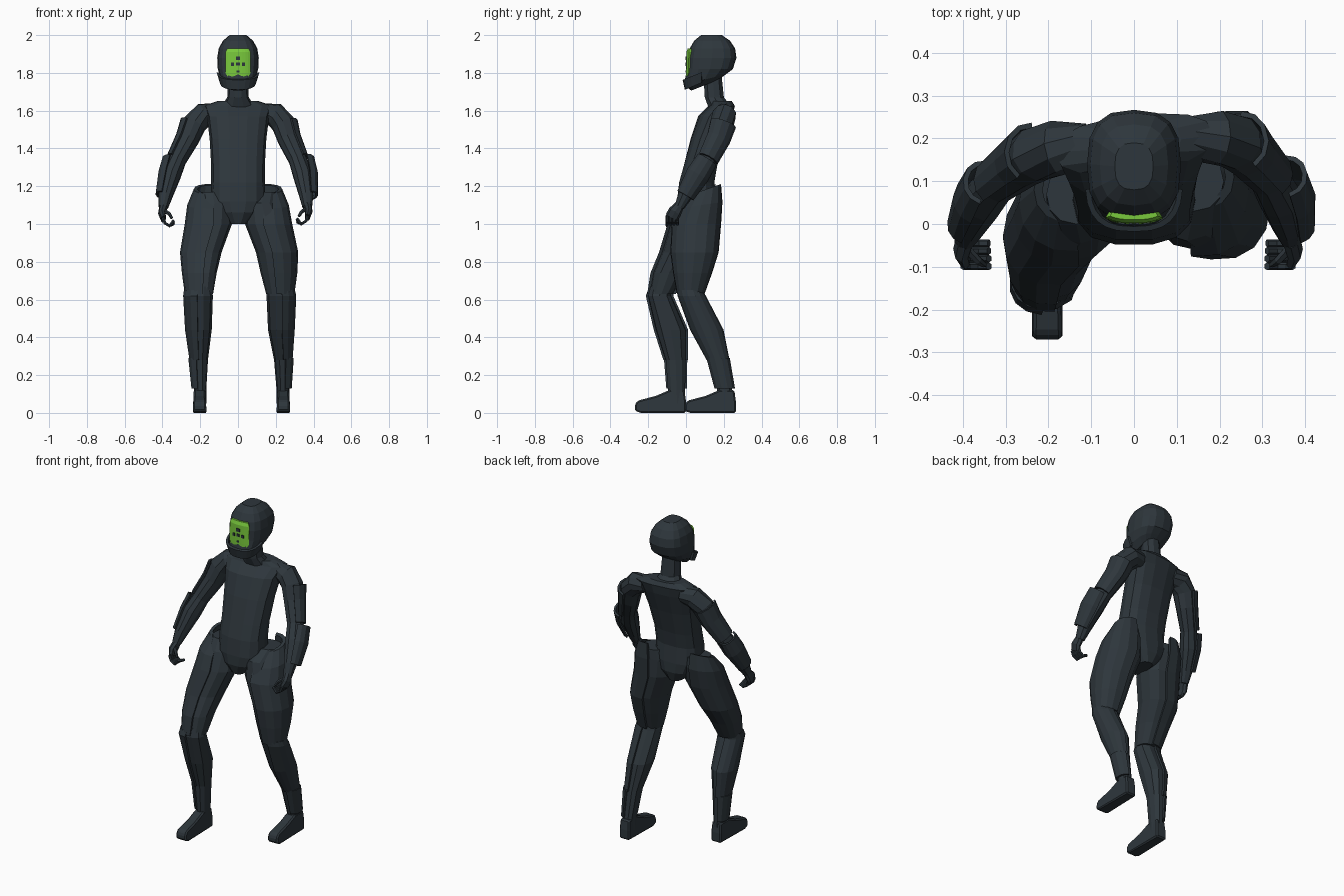
import bpy, bmesh, math
from mathutils import Vector


def material(name, rgb):
    m = bpy.data.materials.new(name)
    m.diffuse_color = (*rgb, 1)
    return m


SLATE = material("dark slate", (0.027, 0.037, 0.045))
GREEN = material("visor green", (0.19, 0.58, 0.045))


def finish(name, bm, mat):
    bmesh.ops.recalc_face_normals(bm, faces=bm.faces[:])
    me = bpy.data.meshes.new(name)
    bm.to_mesh(me)
    bm.free()
    me.materials.append(mat)
    ob = bpy.data.objects.new(name, me)
    bpy.context.collection.objects.link(ob)
    return ob


def power(v, p):
    return math.copysign(abs(v) ** (2 / p), v)


def sweep(name, rings, mat=SLATE, n=12, arc=None, off=0.0, th=0.012, out=(1, 0, 0), flat=True, p=2.2):
    """Skin rings (x, y, z, ru, rv, slope). An arc makes a thin curved plate facing 'out'."""
    bm = bmesh.new()
    loops = []
    pts = [Vector(r[:3]) for r in rings]
    for i, r in enumerate(rings):
        u, t = Vector(out).normalized(), Vector((0, 0, 1))
        if not flat:
            t = (pts[min(i + 1, len(pts) - 1)] - pts[max(i - 1, 0)]).normalized()
            u = (u - t * u.dot(t)).normalized()
        v = t.cross(u)
        slope = r[5] if len(r) > 5 else 0

        def at(a, o):
            d = u * power(math.cos(a), p) * (r[3] + o) + v * power(math.sin(a), p) * (r[4] + o)
            return bm.verts.new(pts[i] + d + Vector((0, 0, slope * d.y)))
        if arc:
            lo, hi = arc[i] if isinstance(arc, list) else arc
            ang = [math.radians(lo + (hi - lo) * k / n) for k in range(n + 1)]
            loop = [at(a, off) for a in ang] + [at(a, off - th) for a in reversed(ang)]
        else:
            loop = [at(2 * math.pi * k / n, off) for k in range(n)]
        loops.append(loop)
    for a, b in zip(loops, loops[1:]):
        for k in range(len(a)):
            j = (k + 1) % len(a)
            bm.faces.new((a[k], a[j], b[j], b[k]))
    for loop in (loops[0], loops[-1]):
        if arc:
            m = len(loop)
            for k in range(n):
                bm.faces.new((loop[k], loop[k + 1], loop[m - 2 - k], loop[m - 1 - k]))
        else:
            bm.faces.new(loop)
    return finish(name, bm, mat)


# Torso, leaning forward at the hips, shoulders twisted a little
torso = sweep("torso", [
    (0, .055, 1.0, .045, .085), (0, .055, 1.06, .11, .105), (0, .055, 1.12, .145, .105),
    (0, .057, 1.22, .142, .095), (0, .077, 1.31, .142, .09), (0, .115, 1.45, .15, .09),
    (0, .155, 1.57, .165, .088), (0, .188, 1.625, .185, .066), (0, .185, 1.65, .11, .055)], n=14, p=2.5)
for v in torso.data.vertices:
    v.co.y += v.co.x * .1 * max(0, v.co.z - 1.3) / .3
sweep("neck", [(0, .18, 1.62, .09, .065), (0, .15, 1.67, .057, .053), (0, .14, 1.79, .05, .05)], n=10)

# Helmet
sweep("helmet", [
    (0, .10, 1.735, .055, .072, .4), (0, .10, 1.765, .09, .112, .25), (0, .127, 1.82, .107, .121),
    (0, .138, 1.88, .110, .129), (0, .14, 1.93, .102, .12), (0, .138, 1.97, .08, .095),
    (0, .135, 2.0, .045, .055)], n=16, p=2.7)
sweep("jaw_guard", [(0, .10, 1.755, .10, .09, .42), (0, .10, 1.81, .112, .108, .4)],
      arc=(-85, 85), off=.006, out=(0, -1, 0), p=2.7)

# Visor with small dark spots
VIS = [(0, .12, 1.782, .120, .118), (0, .121, 1.80, .121, .119),
       (0, .134, 1.91, .132, .119), (0, .138, 1.93, .128, .118)]
sweep("visor", VIS, GREEN, n=8, arc=[(-23, 23), (-29, 29), (-29, 29), (-23, 23)],
      th=.02, out=(0, -1, 0), p=2.5)
for a, z, w, h in [(0, 1.878, 3, .010), (-10, 1.845, 3.5, .009), (10, 1.845, 3.5, .009),
                   (0, 1.847, 2.5, .008), (0, 1.808, 2, .005)]:
    f = (z - 1.80) / .11
    cy, ru = .121 + .013 * f, .121 + .011 * f
    sweep("visor_spot", [(0, cy, z - h, ru, .119), (0, cy, z + h, ru, .119)], n=2,
          arc=(a - w, a + w), off=.003, th=.006, out=(0, -1, 0), p=2.5)

# Legs: -x leg strides forward, +x leg trails
THIGH = {
    -1: [(-.135, .07, 1.17, .07, .07), (-.125, .05, 1.11, .08, .095), (-.15, .02, 1.0, .118, .105),
         (-.19, -.03, .85, .103, .10), (-.198, -.09, .74, .085, .085), (-.20, -.13, .63, .068, .062)],
    1: [(.14, .10, 1.17, .07, .07), (.125, .065, 1.11, .08, .105), (.155, .055, 1.0, .118, .118),
        (.20, .045, .85, .105, .115), (.21, .035, .74, .09, .09), (.217, .025, .63, .068, .06)]}
SHIN = {
    -1: [(-.203, -.132, .67, .06, .058), (-.207, -.14, .62, .074, .062), (-.205, -.08, .44, .066, .08),
         (-.203, -.055, .28, .044, .054), (-.20, -.05, .12, .032, .048), (-.20, -.047, .05, .032, .045)],
    1: [(.218, .02, .67, .06, .058), (.225, .03, .62, .074, .064), (.225, .11, .44, .066, .078),
        (.235, .17, .28, .044, .05), (.238, .205, .12, .034, .042), (.238, .21, .05, .034, .042)]}
for s, side in ((-1, "right"), (1, "left")):
    o = (s, 0, 0)
    th, sh = THIGH[s], SHIN[s]
    sweep(side + "_thigh", th, out=o)
    hip_y = .11 if s > 0 else .08
    hip = [(s * .15, hip_y, 1.185, .07, .062, .35), (s * .15, hip_y - .03, 1.10, .105, .10, .15)]
    sweep(side + "_thigh_guard", hip + th[2:], n=8, arc=(-98, 98), off=.014, th=.02, out=o)
    sweep(side + "_shin", sh, n=10, out=o)
    sweep(side + "_shin_guard", [(*sh[0][:2], .65, .074, .058), *sh[1:4]], n=7,
          arc=(-85, 85), off=.011, out=o)
    sweep(side + "_ankle_guard", [(sh[3][0], sh[3][1], .29, .048, .05), (*sh[4][:2], .13, .034, .042)],
          n=5, arc=(-75, 75), off=.014, out=o)

    # Foot: extruded side profile with bevelled edges
    cx, dy = (-.203, 0) if s < 0 else (.24, .264)
    prof = [(0, 0), (0, .06), (-.008, .12), (-.09, .12), (-.16, .09), (-.255, .065), (-.27, .045),
            (-.27, .01), (-.24, 0)]
    bm = bmesh.new()
    base = bm.faces.new([bm.verts.new((cx - .04, y + dy, z)) for y, z in prof])
    ext = bmesh.ops.extrude_face_region(bm, geom=[base])
    bmesh.ops.translate(bm, vec=(.08, 0, 0), verts=[g for g in ext["geom"] if isinstance(g, bmesh.types.BMVert)])
    for v in bm.verts:  # narrow heel, toe and instep
        k = .78 if v.co.z > .08 else (.85 if v.co.y - dy < -.24 or v.co.y - dy > -.02 else 1)
        v.co.x = cx + (v.co.x - cx) * k
    foot = finish(side + "_foot", bm, SLATE)
    bev = foot.modifiers.new("bevel", "BEVEL")
    bev.width, bev.segments = .008, 1

# Arms hanging slightly forward
ARM = {
    -1: [(-.11, .185, 1.59, .05, .05), (-.18, .178, 1.578, .064, .062), (-.23, .162, 1.53, .064, .062),
         (-.262, .14, 1.45, .056, .056), (-.32, .095, 1.34, .047, .047), (-.353, .055, 1.26, .051, .053),
         (-.384, -.005, 1.15, .038, .038), (-.395, -.035, 1.09, .026, .026)],
    1: [(.13, .20, 1.59, .05, .05), (.195, .202, 1.578, .064, .062), (.24, .19, 1.53, .064, .062),
        (.265, .165, 1.45, .056, .056), (.315, .11, 1.34, .047, .047), (.342, .06, 1.26, .051, .053),
        (.362, -.005, 1.15, .038, .038), (.367, -.035, 1.09, .026, .026)]}
for s, side in ((-1, "right"), (1, "left")):
    arm = ARM[s]
    sweep(side + "_arm", arm, n=10, out=(s, .3, 0), flat=False)
    sweep(side + "_upper_arm_guard", arm[2:5], n=5, arc=(-70, 70), off=.014, out=(s, .3, .1), flat=False)
    lifts = (.032, .02, .012) if s > 0 else (.022, .008, .004)
    fore = [(x + s * d, y, z, a, b) for (x, y, z, a, b), d in zip(arm[4:7], lifts)]
    sweep(side + "_forearm_guard", fore, n=6, arc=(-80, 80), off=.012, out=(s, .2, .1), flat=False)

    # Hand with curled fingers
    wx, wz = (.395, 1.09) if s < 0 else (.367, 1.10)
    sweep(side + "_palm", [(s * wx, -.035, wz, .022, .026), (s * (wx + .008), -.058, wz - .035, .02, .036),
                           (s * wx, -.075, wz - .065, .014, .036)], n=8, out=(s, 0, 0), flat=False)
    for k in range(4):
        y, r = -.045 - .018 * k, .009
        sweep(side + "_finger", [(s * (wx + dx), y, wz + dz, r, r) for dx, dz in
                                 ((.003, -.055), (-.008, -.085), (-.032, -.10), (-.056, -.088 + .006 * k))],
              n=6, out=(0, -1, 0), flat=False)
    sweep(side + "_thumb", [(s * (wx - .005), -.06, wz - .02, .011, .011), (s * (wx - .03), -.085, wz - .035, .01, .01),
                            (s * (wx - .045), -.095, wz - .06, .007, .007)], n=6, out=(s, 0, 0), flat=False)
